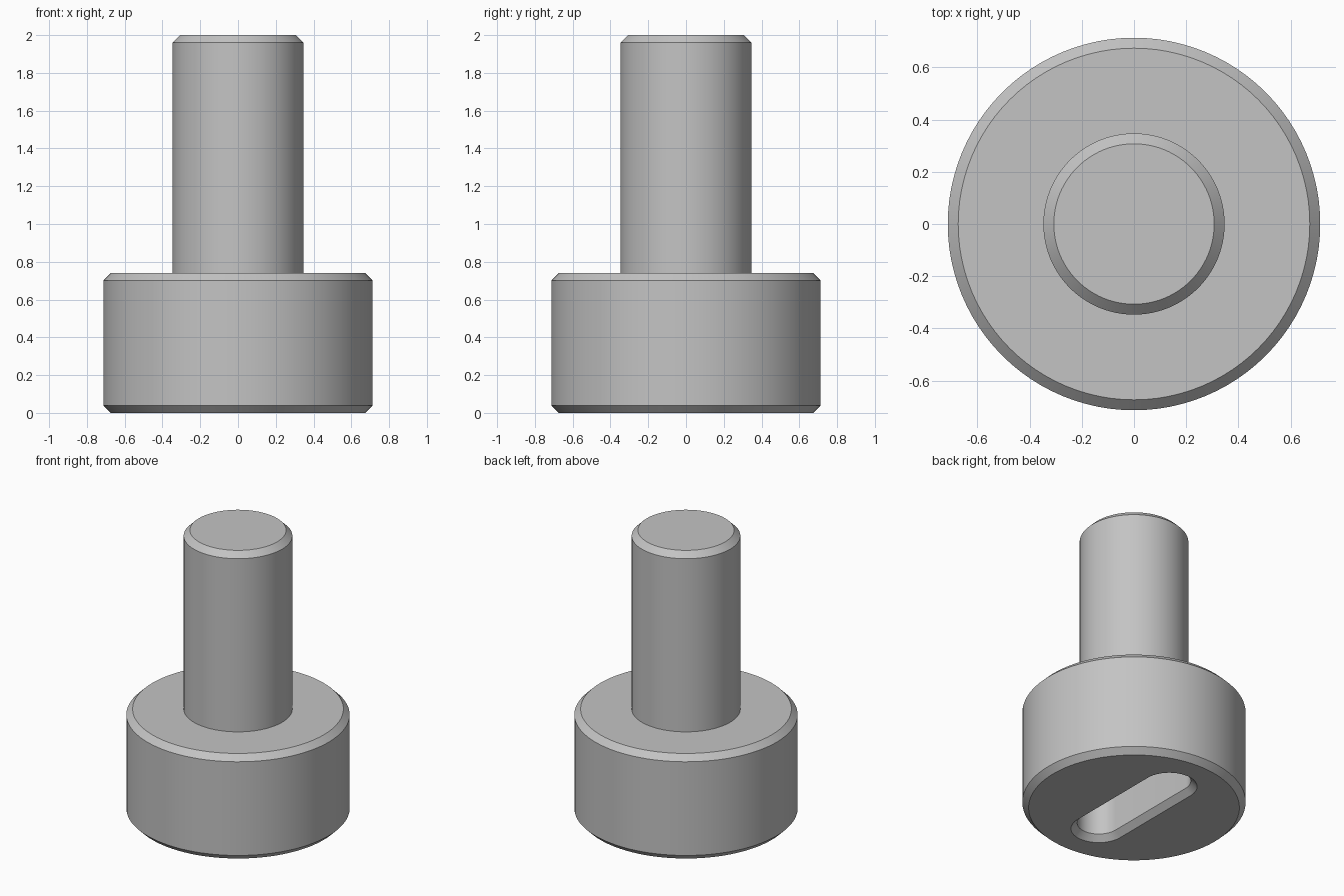
import bpy, bmesh
from math import pi, sin, cos, radians

SIDES = 96      # sides of the turned body
CHAMFER = 0.04

cube = bpy.data.objects.get("Cube")
if cube:
    bpy.data.objects.remove(cube, do_unlink=True)

steel = bpy.data.materials.new("plain_grey")
steel.use_nodes = True
GREY = (0.55, 0.55, 0.55, 1)
steel.diffuse_color = GREY
steel.node_tree.nodes["Principled BSDF"].inputs["Base Color"].default_value = GREY


def loft(name, rings):
    """Closed solid through a stack of matching rings, capped at both ends."""
    bm = bmesh.new()
    loops = [[bm.verts.new(p) for p in ring] for ring in rings]
    n = len(loops[0])
    for low, high in zip(loops, loops[1:]):
        for i in range(n):
            j = (i + 1) % n
            bm.faces.new((low[i], low[j], high[j], high[i]))
    bm.faces.new(reversed(loops[0]))
    bm.faces.new(loops[-1])
    bmesh.ops.recalc_face_normals(bm, faces=bm.faces)
    mesh = bpy.data.meshes.new(name)
    bm.to_mesh(mesh)
    bm.free()
    mesh.materials.append(steel)
    obj = bpy.data.objects.new(name, mesh)
    bpy.context.collection.objects.link(obj)
    return obj


def circle(r, z):
    return [(r * cos(2 * pi * i / SIDES), r * sin(2 * pi * i / SIDES), z)
            for i in range(SIDES)]


def slot_ring(r, z, half=0.35, steps=24):
    """Outline with two straight sides along y and round ends."""
    ring = []
    for start, y in ((0, half), (pi, -half)):
        for i in range(steps + 1):
            a = start + pi * i / steps
            ring.append((r * cos(a), y + r * sin(a), z))
    return ring


# Turned body: wide chamfered head below, chamfered shaft above
HEAD_R, HEAD_TOP, SHAFT_R, TOP = 0.713, 0.74, 0.347, 2.0
profile = [
    (HEAD_R - CHAMFER, 0), (HEAD_R, CHAMFER),
    (HEAD_R, HEAD_TOP - CHAMFER), (HEAD_R - CHAMFER, HEAD_TOP),
    (SHAFT_R, HEAD_TOP), (SHAFT_R, TOP - CHAMFER), (SHAFT_R - CHAMFER, TOP),
]
body = loft("head_and_shaft", [circle(r, z) for r, z in profile])

# Blind slot with a chamfered mouth in the underside of the head
SLOT_R, SLOT_DEPTH = 0.138, 0.4
cutter = loft("slot_cutter", [
    slot_ring(SLOT_R + 2 * CHAMFER, -CHAMFER),
    slot_ring(SLOT_R, CHAMFER),
    slot_ring(SLOT_R, SLOT_DEPTH),
])
cutter.hide_render = True

cut = body.modifiers.new("slot", 'BOOLEAN')
cut.operation = 'DIFFERENCE'
cut.solver = 'EXACT'
cut.object = cutter
bpy.ops.object.select_all(action='DESELECT')
body.select_set(True)
bpy.context.view_layer.objects.active = body
bpy.ops.object.modifier_apply(modifier=cut.name)
bpy.data.objects.remove(cutter, do_unlink=True)
bpy.ops.object.shade_smooth_by_angle(angle=radians(30))
